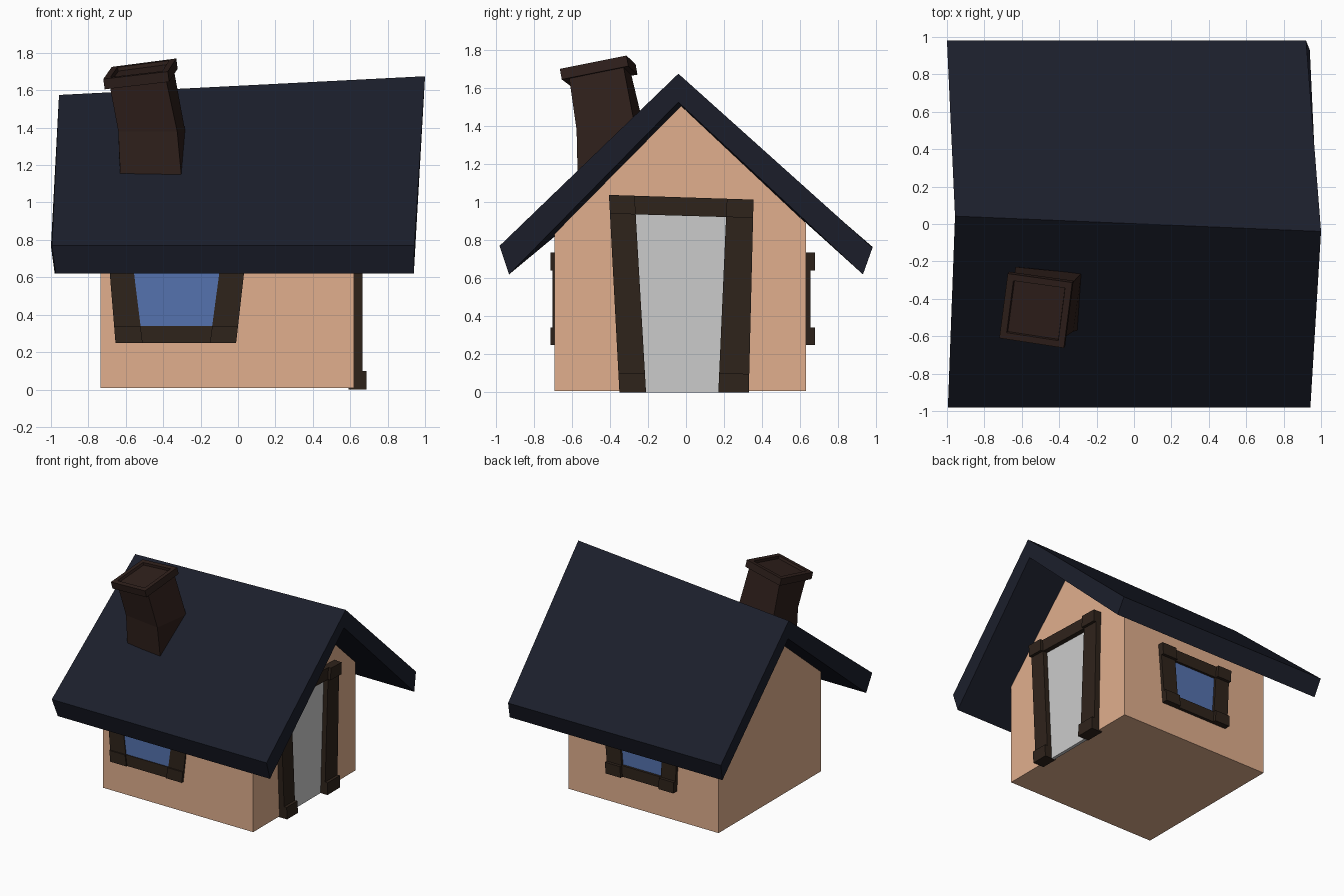
import bpy, bmesh

if "Cube" in bpy.data.objects:
    bpy.data.objects.remove(bpy.data.objects["Cube"])


def material(name, rgb):
    m = bpy.data.materials.new(name)
    m.diffuse_color = (*rgb, 1)
    m.use_nodes = True
    m.node_tree.nodes["Principled BSDF"].inputs["Base Color"].default_value = m.diffuse_color
    return m


PLASTER = material("plaster", (0.75, 0.43, 0.27))
SLATE = material("slate", (0.011, 0.013, 0.024))
TIMBER = material("timber", (0.028, 0.017, 0.011))
BRICK = material("brick", (0.028, 0.014, 0.011))
GLASS = material("glass", (0.09, 0.17, 0.43))


def make(name, bm, mat):
    bmesh.ops.recalc_face_normals(bm, faces=bm.faces)
    mesh = bpy.data.meshes.new(name)
    bm.to_mesh(mesh)
    bm.free()
    ob = bpy.data.objects.new(name, mesh)
    bpy.context.collection.objects.link(ob)
    if mat:
        mesh.materials.append(mat)
    return ob


def loft(bm, rings):
    """Skin closed rings of points and cap both ends; returns the last cap."""
    vs = [[bm.verts.new(p) for p in r] for r in rings]
    n = len(vs[0])
    for a, b in zip(vs, vs[1:]):
        for i in range(n):
            j = (i + 1) % n
            bm.faces.new((a[i], a[j], b[j], b[i]))
    bm.faces.new(vs[0][::-1])
    return bm.faces.new(vs[-1])


# House body, gables facing left and right
def gable(x, py, pz):
    return [(x, -0.69, 0.008), (x, 0.63, 0.008), (x, 0.63, 0.89),
            (x, py, pz), (x, -0.69, 0.86)]


bm = bmesh.new()
loft(bm, [gable(-0.735, 0.03, 1.44), gable(0.62, -0.03, 1.51)])
make("walls", bm, PLASTER)

# Crooked chevron roof
left = [(-0.995, -0.98, 0.77), (-0.957, 0.042, 1.575), (-1.0, 0.98, 0.765),
        (-0.98, 0.93, 0.62), (-0.95, 0.04, 1.425), (-0.975, -0.93, 0.62)]
right = [(0.943, -0.98, 0.77), (1.0, -0.04, 1.675), (0.92, 0.98, 0.76),
         (0.94, 0.93, 0.62), (0.985, -0.04, 1.525), (0.94, -0.93, 0.62)]
bm = bmesh.new()
loft(bm, [left, right])
make("roof", bm, SLATE)


# Opening on a wall: 4x4 grid of points gives posts, beams, corner blocks, panel
def opening(name, place, low, high, rows, tilt, depths, panel_mat, sill=True):
    bar, block = depths

    def pt(r, c):
        t = (rows[r] - rows[0]) / (rows[3] - rows[0])
        u = low[c] + (high[c] - low[c]) * t
        s = (u - low[0]) / (low[3] - low[0])
        return u, rows[r] + tilt * t * s

    def prism(bm, r0, c0, r1, c1, depth, back=-0.03):
        quad = [pt(r0, c0), pt(r0, c1), pt(r1, c1), pt(r1, c0)]
        loft(bm, [[place(u, z, d) for u, z in quad] for d in (back, depth)])

    frame, panel = bmesh.new(), bmesh.new()
    for c in (0, 2):
        prism(frame, 1, c, 2, c + 1, bar)
        prism(frame, 0, c, 1, c + 1, block)
        prism(frame, 2, c, 3, c + 1, block)
    prism(frame, 2, 1, 3, 2, bar)
    if sill:
        prism(frame, 0, 1, 1, 2, bar)
    prism(panel, 1 if sill else 0, 1, 2, 2, 0.006, -0.02)
    make(name + "_frame", frame, TIMBER)
    make(name + "_panel", panel, panel_mat)


WIN = (0.25, 0.34, 0.64, 0.735)
opening("door", lambda u, z, d: (0.62 + d, u, z),
        (-0.35, -0.21, 0.17, 0.33), (-0.405, -0.27, 0.215, 0.355),
        (0, 0.1, 0.938, 1.036), -0.022, (0.045, 0.068), None, sill=False)
opening("front_window", lambda u, z, d: (u, -0.69 - d, z),
        (-0.655, -0.51, -0.15, -0.01), (-0.695, -0.57, -0.085, 0.045),
        WIN, 0, (0.012, 0.022), GLASS)
opening("back_window", lambda u, z, d: (u, 0.63 + d, z),
        (-0.36, -0.225, 0.115, 0.25), (-0.38, -0.255, 0.155, 0.29),
        WIN, 0, (0.025, 0.049), GLASS)

# Leaning chimney shaft
bm = bmesh.new()
loft(bm, [
    [(-0.62, -0.525, 0.95), (-0.285, -0.565, 0.95), (-0.28, -0.255, 0.95), (-0.625, -0.225, 0.95)],
    [(-0.64, -0.53, 1.38), (-0.325, -0.575, 1.38), (-0.282, -0.265, 1.38), (-0.632, -0.23, 1.43)],
    [(-0.685, -0.57, 1.62), (-0.385, -0.615, 1.66), (-0.345, -0.33, 1.72), (-0.645, -0.29, 1.68)]])
make("chimney_shaft", bm, BRICK)

# Tilted chimney cap with a recessed top
top = [(-0.72, -0.61, 1.66), (-0.375, -0.663, 1.70), (-0.33, -0.313, 1.77), (-0.675, -0.265, 1.725)]
bm = bmesh.new()
face = loft(bm, [[(x + 0.007, y + 0.01, z - 0.055) for x, y, z in top], top])
bmesh.ops.recalc_face_normals(bm, faces=bm.faces)
bmesh.ops.inset_region(bm, faces=[face], thickness=0.035, use_even_offset=True)
bmesh.ops.inset_region(bm, faces=[face], thickness=0.005, depth=-0.02)
make("chimney_cap", bm, BRICK)
